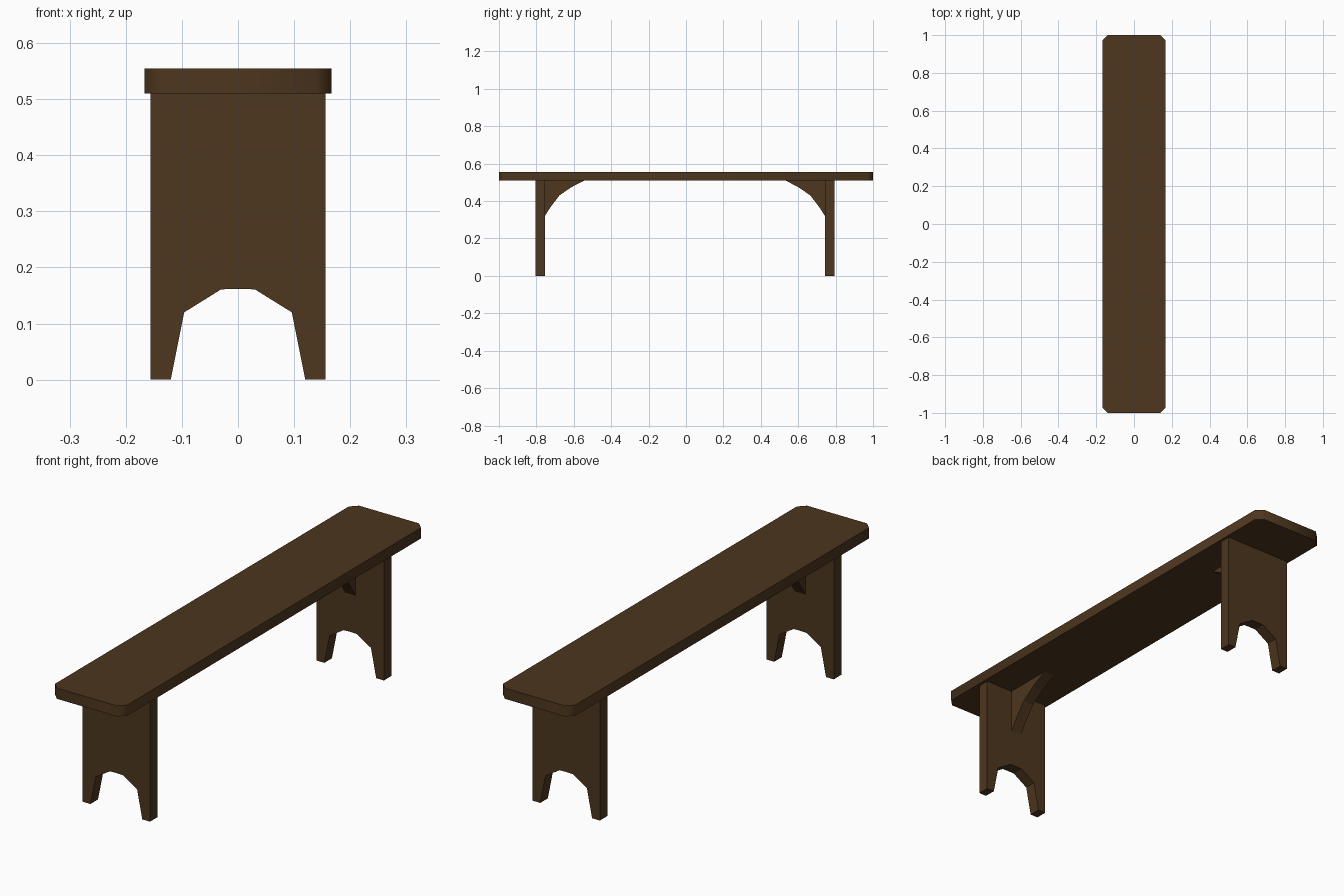
import bpy, bmesh
from mathutils import Vector

if "Cube" in bpy.data.objects:
    bpy.data.objects.remove(bpy.data.objects["Cube"])

wood = bpy.data.materials.new("dark_wood")
wood.diffuse_color = (0.075, 0.037, 0.013, 1)
wood.use_nodes = True
wood.node_tree.nodes["Principled BSDF"].inputs["Base Color"].default_value = wood.diffuse_color


def prism(name, profile, offset, smooth=False):
    """Extrude a closed 3D outline along an offset vector."""
    bm = bmesh.new()
    face = bm.faces.new([bm.verts.new(p) for p in profile])
    ext = bmesh.ops.extrude_face_region(bm, geom=[face])
    moved = [v for v in ext["geom"] if isinstance(v, bmesh.types.BMVert)]
    bmesh.ops.translate(bm, verts=moved, vec=Vector(offset))
    bmesh.ops.recalc_face_normals(bm, faces=bm.faces)
    mesh = bpy.data.meshes.new(name)
    bm.to_mesh(mesh)
    bm.free()
    mesh.materials.append(wood)
    obj = bpy.data.objects.new(name, mesh)
    bpy.context.collection.objects.link(obj)
    if smooth:
        bpy.ops.object.select_all(action='DESELECT')
        obj.select_set(True)
        bpy.context.view_layer.objects.active = obj
        bpy.ops.object.shade_smooth_by_angle(angle=0.87)
    return obj


# Seat plank with clipped corners
W, L, C = 0.167, 1.0, 0.028
seat = [(W, L - C), (W - C, L), (C - W, L), (-W, L - C),
        (-W, C - L), (C - W, -L), (W - C, -L), (W, C - L)]
prism("seat", [(x, y, 0.51) for x, y in seat], (0, 0, 0.045), smooth=True)

# Leg board outline with an arched cutout, and curved bracket outline
# measured inward from the leg's inner face
half = [(0.03, 0.161), (0.096, 0.12), (0.12, 0), (0.156, 0), (0.156, 0.51)]
leg = [(0, 0.162)] + half + [(-x, z) for x, z in reversed(half)]
bracket = [(0, 0.51), (0, 0.32), (0.028, 0.364), (0.078, 0.43),
           (0.14, 0.473), (0.211, 0.51)]

# Inner faces of the two legs; side is the outward direction
for label, side, inner in (("front", -1, -0.755), ("back", 1, 0.743)):
    prism(label + "_leg", [(x, inner, z) for x, z in leg], (0, side * 0.05, 0))
    prism(label + "_bracket",
          [(-0.025, inner - side * d, z) for d, z in bracket], (0.05, 0, 0))
